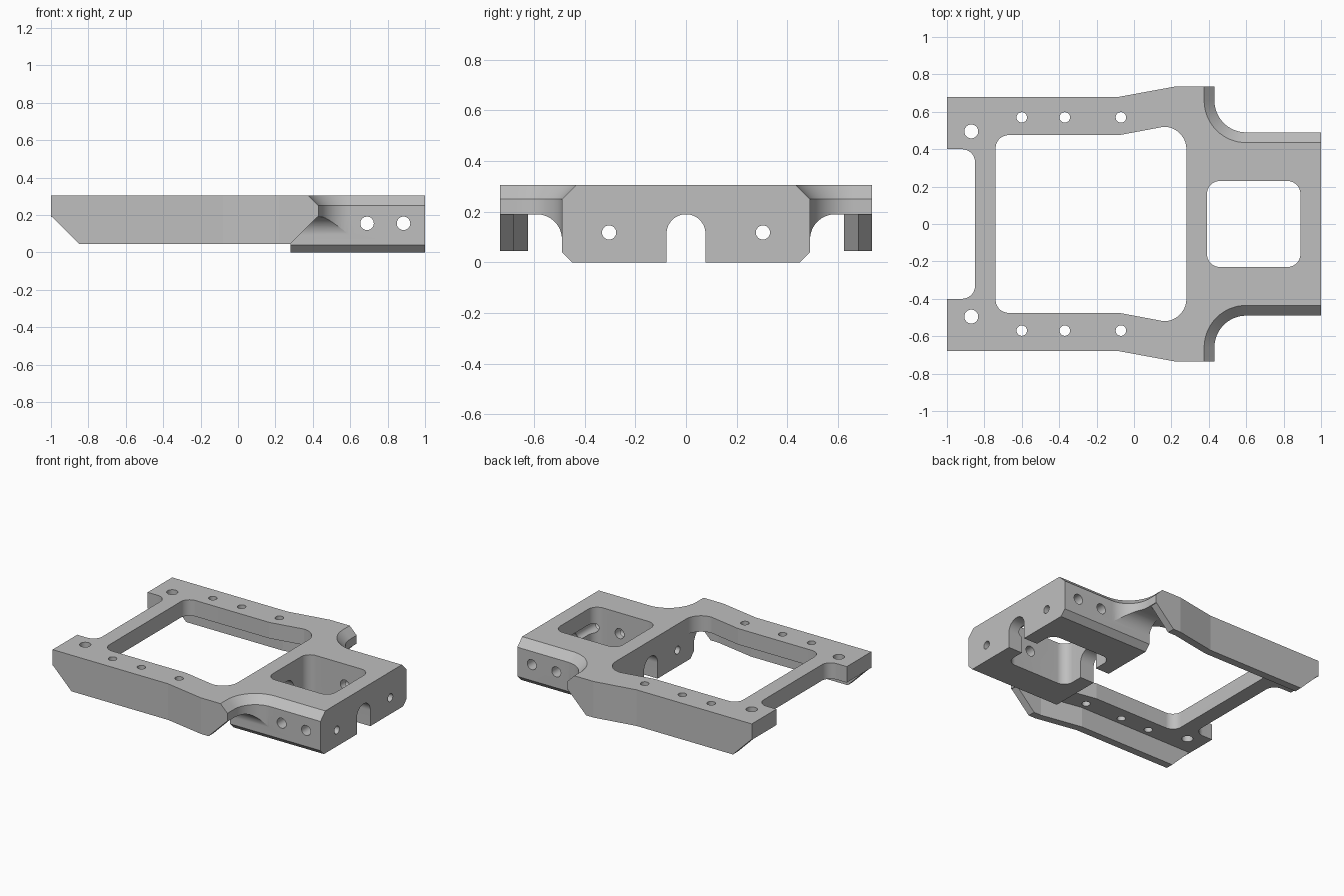
import bpy, bmesh, math

if "Cube" in bpy.data.objects:
    bpy.data.objects.remove(bpy.data.objects["Cube"])

grey = bpy.data.materials.new("machined_grey")
grey.use_nodes = True
colour = (0.52, 0.52, 0.52, 1)
grey.diffuse_color = colour
grey.node_tree.nodes["Principled BSDF"].inputs["Base Color"].default_value = colour


def arc(cx, cy, r, a0, a1, n=16):
    angles = [math.radians(a0 + (a1 - a0) * i / n) for i in range(n + 1)]
    return [(cx + r * math.cos(a), cy + r * math.sin(a)) for a in angles]


def circle(cx, cy, r):
    return arc(cx, cy, r, 0, 360, 48)[:-1]


def mirrored(half):
    """Close a half outline across the first axis."""
    return half + [(a, -b) for a, b in reversed(half)]


def loft(name, layers, axis="z"):
    """Solid through matching outlines given as (height, points)."""
    place = {"x": lambda a, b, h: (h, a, b),
             "y": lambda a, b, h: (a, h, b),
             "z": lambda a, b, h: (a, b, h)}[axis]
    bm = bmesh.new()
    rings = [[bm.verts.new(place(a, b, h)) for a, b in pts] for h, pts in layers]
    for low, high in zip(rings, rings[1:]):
        for i in range(len(low)):
            j = (i + 1) % len(low)
            bm.faces.new((low[i], low[j], high[j], high[i]))
    bm.faces.new(rings[0])
    bm.faces.new(rings[-1])
    bmesh.ops.recalc_face_normals(bm, faces=bm.faces)
    mesh = bpy.data.meshes.new(name)
    bm.to_mesh(mesh)
    bm.free()
    mesh.materials.append(grey)
    ob = bpy.data.objects.new(name, mesh)
    bpy.context.collection.objects.link(ob)
    return ob


def prism(name, pts, axis, lo, hi):
    return loft(name, [(lo, pts), (hi, pts)], axis)


def combine(target, tool, operation):
    """Apply a boolean and discard the tool."""
    mod = target.modifiers.new("bool", "BOOLEAN")
    mod.operation, mod.solver, mod.object = operation, "EXACT", tool
    bpy.context.view_layer.update()
    graph = bpy.context.evaluated_depsgraph_get()
    mesh = bpy.data.meshes.new_from_object(target.evaluated_get(graph))
    target.modifiers.clear()
    target.data = mesh
    bpy.data.objects.remove(tool)


TOP, UNDER, SKIRT = 0.305, 0.19, 0.045


def plate_outline(inset):
    shoulder = arc(0.6, 0.66, 0.17 + inset, 270, 180)
    return mirrored([(1, 0.49 - inset)] + shoulder
                    + [(0.43 - inset, 0.735), (0.22, 0.735), (-0.08, 0.68),
                       (-1, 0.68), (-1, 0.4)]
                    + arc(-0.92, 0.33, 0.07, 90, 0))


# Top plate with chamfered shoulders
frame = loft("bracket_frame", [(UNDER, plate_outline(0)), (0.25, plate_outline(0)),
                               (TOP, plate_outline(0.055))])

# Deep block with chamfered lower edges
block = mirrored([(0.45, 0), (0.49, 0.04), (0.49, UNDER)])
block = [(0.45, 0), (0.49, 0.04), (0.49, UNDER),
         (-0.49, UNDER), (-0.49, 0.04), (-0.45, 0)]
combine(frame, prism("block", block, "x", 0.28, 1), "UNION")

skirt_side = [(-0.85, SKIRT), (0.28, SKIRT), (0.43, 0.195), (0.43, 0.22),
              (-1, 0.22), (-1, 0.195)]
for s in (1, -1):
    # Fillet between block side and plate underside, trimmed by the shoulder
    profile = [(0.44, 0.09)] + arc(0.59, 0.09, 0.1, 180, 90) + [(0.44, UNDER)]
    fillet = prism("fillet", [(s * y, z) for y, z in profile], "x", 0.28, 0.6)
    pie = arc(0.6, 0.66, 0.17, 270, 180) + [(0.6, 0.66)]
    pie = [(x, s * y) for x, y in pie]
    combine(fillet, prism("trim", pie, "z", 0, 0.4), "DIFFERENCE")
    combine(frame, fillet, "UNION")

    # Side skirt with slanted ends
    outer = [(-1, 0.68), (-0.08, 0.68), (0.22, 0.735), (0.43, 0.735)]
    strip = outer + [(x, y - 0.055) for x, y in reversed(outer)]
    skirt = prism("skirt", [(x, s * y) for x, y in strip], "z", 0, 0.25)
    combine(skirt, prism("slant", skirt_side, "y", -1, 1), "INTERSECT")
    combine(frame, skirt, "UNION")

# Main opening and block pocket
opening = mirrored(arc(0.16, 0.4, 0.12, 0, 90) + [(-0.08, 0.475)]
                   + arc(-0.67, 0.405, 0.07, 90, 180))
pocket = mirrored(arc(0.82, 0.16, 0.07, 0, 90) + arc(0.46, 0.16, 0.07, 90, 180))
for pts in (opening, pocket):
    combine(frame, prism("opening", pts, "z", -0.1, 0.5), "DIFFERENCE")

# Round-topped slot through both block walls
slot = [(0.077, -0.1)] + arc(0, 0.113, 0.077, 0, 180, 32) + [(-0.077, -0.1)]
combine(frame, prism("slot", slot, "x", 0.2, 1.1), "DIFFERENCE")

# Bolt holes through the plate, along the block and across it
for s in (1, -1):
    for x, y, r in ((-0.87, 0.495, 0.037), (-0.6, 0.57, 0.028),
                    (-0.37, 0.57, 0.028), (-0.07, 0.57, 0.028)):
        combine(frame, prism("hole", circle(x, s * y, r), "z", 0.1, 0.4), "DIFFERENCE")
    combine(frame, prism("hole", circle(s * 0.304, 0.118, 0.028), "x", 0.2, 1.1),
            "DIFFERENCE")
for x in (0.69, 0.885):
    combine(frame, prism("hole", circle(x, 0.155, 0.036), "y", -0.6, 0.6), "DIFFERENCE")

# Smooth curved walls, keep machined edges sharp
bpy.ops.object.select_all(action="DESELECT")
frame.select_set(True)
bpy.context.view_layer.objects.active = frame
bpy.ops.object.shade_smooth_by_angle(angle=math.radians(9))
